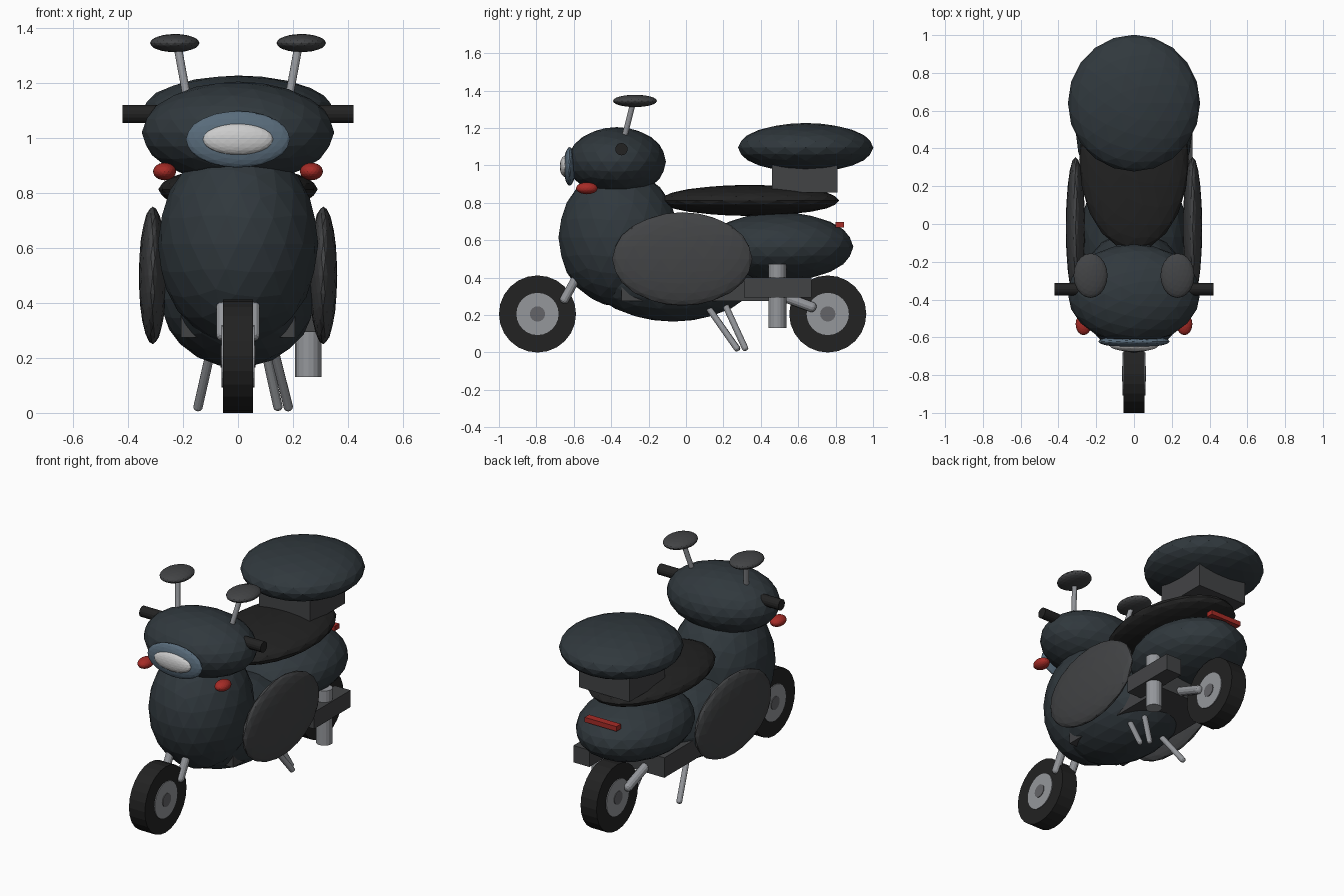
import bpy, math
from mathutils import Vector

if "Cube" in bpy.data.objects:
    bpy.data.objects.remove(bpy.data.objects["Cube"])


def material(name, r, g, b):
    m = bpy.data.materials.new(name)
    m.diffuse_color = (r, g, b, 1)
    m.use_nodes = True
    m.node_tree.nodes["Principled BSDF"].inputs["Base Color"].default_value = m.diffuse_color
    return m


PAINT = material("dark_paint", 0.030, 0.040, 0.047)
PANEL = material("dark_grey", 0.055, 0.057, 0.06)
BLACK = material("black", 0.016, 0.016, 0.016)
METAL = material("metal", 0.30, 0.31, 0.33)
HUB = material("hub_grey", 0.13, 0.13, 0.14)
BLUE = material("lamp_rim", 0.10, 0.15, 0.20)
LENS = material("lens", 0.75, 0.75, 0.76)
RED = material("red", 0.38, 0.025, 0.02)


def finish(name, mat):
    ob = bpy.context.object
    ob.name = name
    ob.data.materials.append(mat)
    return ob


def blob(name, loc, radii, mat, sub=3):
    bpy.ops.mesh.primitive_ico_sphere_add(subdivisions=sub, radius=1, location=loc)
    ob = finish(name, mat)
    ob.scale = radii
    return ob


def box(name, lo, hi, mat):
    lo, hi = Vector(lo), Vector(hi)
    bpy.ops.mesh.primitive_cube_add(size=1, location=(lo + hi) / 2)
    ob = finish(name, mat)
    ob.scale = hi - lo
    return ob


def rod(name, a, b, r, mat, sides=16, rounded=False):
    a, b = Vector(a), Vector(b)
    d = b - a
    bpy.ops.mesh.primitive_cylinder_add(vertices=sides, radius=r, depth=d.length, location=(a + b) / 2)
    ob = finish(name, mat)
    ob.rotation_euler = d.to_track_quat('Z', 'Y').to_euler()
    if rounded:
        bev = ob.modifiers.new("round_end", 'BEVEL')
        bev.width = r * 0.8
        bev.segments = 3
        bev.limit_method = 'ANGLE'
        bev.angle_limit = math.radians(60)
    return ob


# wheels
R = 0.206
for end, y in (("front", -0.794), ("rear", 0.758)):
    for part, w, r, mat, n in (("tyre", 0.055, R, BLACK, 24), ("rim", 0.06, 0.113, METAL, 24),
                               ("hub", 0.064, 0.041, HUB, 16)):
        rod(f"{end}_{part}", (-w, y, R), (w, y, R), r, mat, n)

# main body shells
blob("front_shield", (0, -0.36, 0.615), (0.292, 0.322, 0.37), PAINT)
blob("belly", (0, -0.07, 0.415), (0.28, 0.45, 0.25), PAINT)
blob("rear_body", (0, 0.50, 0.565), (0.31, 0.395, 0.185), PAINT)
blob("handlebar_cowl", (0, -0.37, 1.02), (0.35, 0.263, 0.185), PAINT)
box("floor_frame", (-0.207, -0.345, 0.275), (0.207, 0.51, 0.40), PANEL)

# seat and top case
blob("seat", (0, 0.34, 0.813), (0.29, 0.48, 0.083), BLACK)
box("case_mount", (-0.175, 0.46, 0.855), (0.175, 0.81, 1.03), PANEL)
blob("top_case", (0, 0.64, 1.095), (0.35, 0.362, 0.132), PAINT)

# lights
blob("headlight_rim", (0, -0.622, 0.995), (0.19, 0.032, 0.103), BLUE)
blob("headlight_lens", (0, -0.645, 0.995), (0.128, 0.03, 0.057), LENS)
box("tail_light", (-0.11, 0.80, 0.667), (0.11, 0.845, 0.697), RED)

# handlebar
rod("handlebar", (-0.42, -0.345, 1.087), (0.42, -0.345, 1.087), 0.033, BLACK)

# paired parts
for side, s in (("left", -1), ("right", 1)):
    blob(f"{side}_side_panel", (s * 0.31, -0.02, 0.5), (0.051, 0.375, 0.25), PANEL)
    blob(f"{side}_turn_signal", (s * 0.267, -0.53, 0.878), (0.042, 0.058, 0.032), RED)
    blob(f"{side}_mirror", (s * 0.23, -0.273, 1.345), (0.09, 0.118, 0.033), PANEL)
    rod(f"{side}_mirror_stem", (s * 0.175, -0.345, 1.09), (s * 0.22, -0.283, 1.335), 0.015, METAL, 12)
    rod(f"{side}_fork", (s * 0.055, -0.66, 0.265), (s * 0.055, -0.52, 0.52), 0.024, METAL, 12, True)
    rod(f"{side}_swing_arm", (s * 0.07, 0.42, 0.335), (s * 0.07, 0.695, 0.235), 0.027, METAL, 12, True)

# stands
rod("left_stand_leg", (-0.08, 0.07, 0.31), (-0.148, 0.282, 0.01), 0.017, METAL, 12, True)
rod("right_stand_leg", (0.075, 0.17, 0.34), (0.148, 0.322, 0.01), 0.017, METAL, 12, True)
rod("side_stand", (0.11, 0.07, 0.31), (0.186, 0.28, 0.01), 0.017, METAL, 12, True)

# exhaust
box("exhaust_box", (0.2, 0.31, 0.295), (0.31, 0.67, 0.40), PANEL)
rod("exhaust_pipe", (0.256, 0.488, 0.13), (0.256, 0.488, 0.472), 0.048, METAL)
